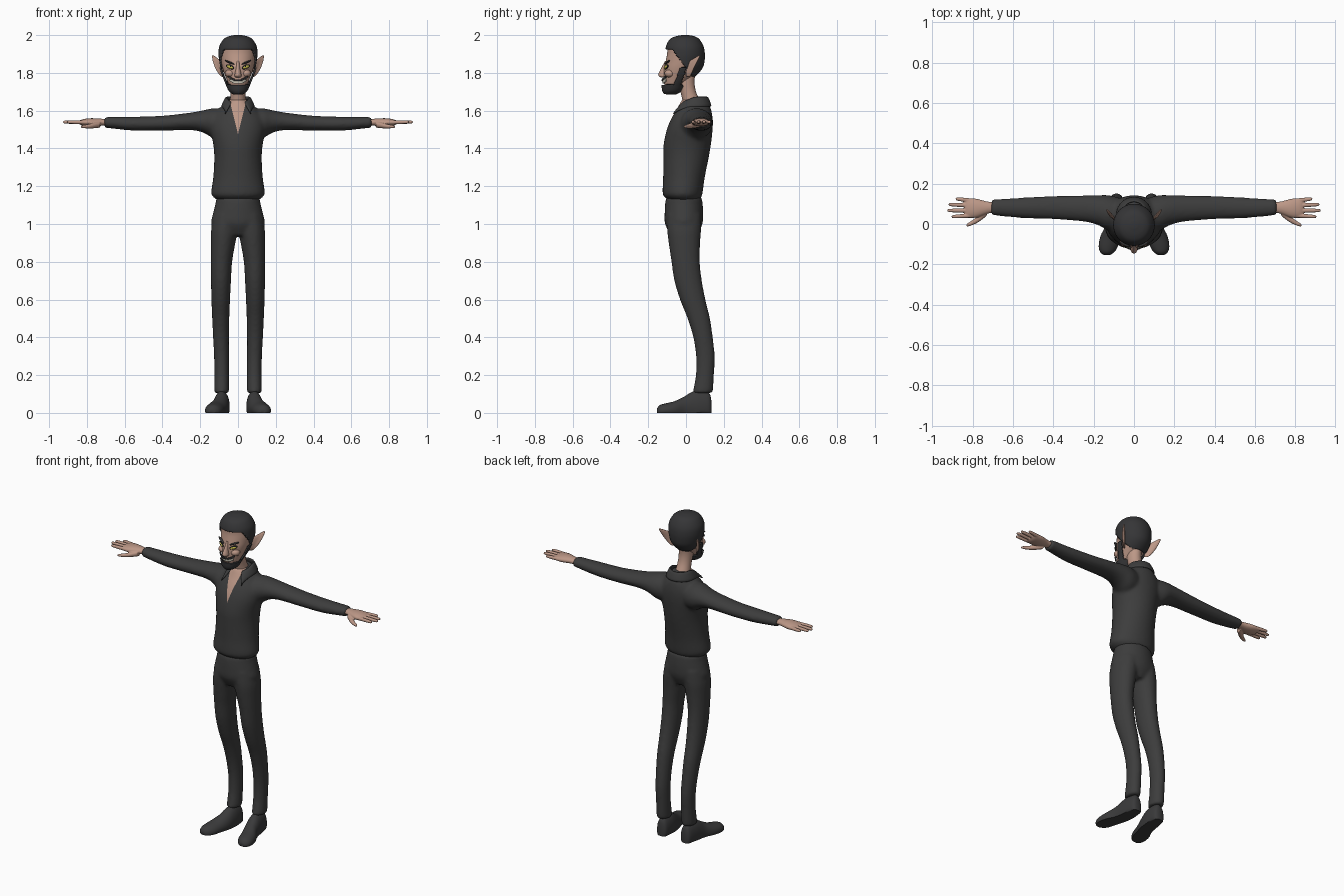
import bpy, bmesh, math
from mathutils import Vector

if "Cube" in bpy.data.objects:
    bpy.data.objects.remove(bpy.data.objects["Cube"])


def material(name, rgb):
    m = bpy.data.materials.new(name)
    m.diffuse_color = (*rgb, 1)
    m.use_nodes = True
    m.node_tree.nodes["Principled BSDF"].inputs["Base Color"].default_value = m.diffuse_color
    return m


CLOTH = material("dark_cloth", (.046, .046, .046))
HAIR = material("dark_hair", (.036, .036, .038))
SHOE = material("shoe_leather", (.042, .042, .043))
SKIN = material("skin", (.50, .31, .24))
EYE = material("eye_yellow", (.55, .48, .07))
BLACK = material("black", (.012, .012, .012))
TEETH = material("teeth", (.65, .62, .52))


def finish(name, bm, mat):
    bmesh.ops.recalc_face_normals(bm, faces=bm.faces)
    me = bpy.data.meshes.new(name)
    bm.to_mesh(me)
    bm.free()
    me.materials.append(mat)
    me.shade_smooth()
    me.set_sharp_from_angle(angle=math.radians(50))
    ob = bpy.data.objects.new(name, me)
    bpy.context.collection.objects.link(ob)
    return ob


def dense(rows, k):
    """Catmull-Rom interpolation of the section table."""
    out = []
    for i in range(len(rows) - 1):
        a, b, c, d = (rows[min(max(j, 0), len(rows) - 1)] for j in range(i - 1, i + 3))
        for s in range(k):
            t = s / k
            out.append([.5 * (2 * q + (r - p) * t + (2 * p - 5 * q + 4 * r - w) * t * t
                        + (3 * q - p - 3 * r + w) * t ** 3) for p, q, r, w in zip(a, b, c, d)])
    return out + [list(rows[-1])]


def loft(name, rows, mat, axis='z', side=1, n=32, k=4, grow=0, keep=None):
    """Oval sections (position, min, max, min, max) skinned along an axis."""
    bm = bmesh.new()
    rings = []
    for t, a0, a1, b0, b1 in dense(rows, k):
        ring = []
        for i in range(n):
            w = math.tau * i / n
            a = (a0 + a1) / 2 + ((a1 - a0) / 2 + grow) * math.cos(w)
            b = (b0 + b1) / 2 + ((b1 - b0) / 2 + grow) * math.sin(w)
            x, y, z = {'x': (t, a, b), 'y': (a, t, b), 'z': (a, b, t)}[axis]
            ring.append(bm.verts.new((x * side, y, max(z, 0))))
        rings.append(ring)
    for r, q in zip(rings, rings[1:]):
        for i in range(n):
            bm.faces.new((r[i - 1], r[i], q[i], q[i - 1]))
    bm.faces.new(rings[0])
    bm.faces.new(rings[-1])
    if keep:
        bmesh.ops.recalc_face_normals(bm, faces=bm.faces)
        drop = [f for f in bm.faces if not keep(*f.calc_center_median())]
        bmesh.ops.delete(bm, geom=drop, context='FACES')
    return finish(name, bm, mat)


def fuse(name, parts, voxel, smooth):
    """Join overlapping parts into one smooth skin."""
    bpy.ops.object.select_all(action='DESELECT')
    for p in parts:
        p.select_set(True)
    ob = bpy.context.view_layer.objects.active = parts[0]
    bpy.ops.object.join()
    ob.name = name
    m = ob.modifiers.new("skin", 'REMESH')
    m.mode, m.voxel_size, m.use_smooth_shade = 'VOXEL', voxel, True
    s = ob.modifiers.new("relax", 'SMOOTH')
    s.factor, s.iterations = .5, smooth
    for mod in ("skin", "relax"):
        bpy.ops.object.modifier_apply(modifier=mod)
    return ob


def sheet(name, rows, mat, thick, levels):
    """Grid of points turned into a thin rounded sheet."""
    bm = bmesh.new()
    vs = [[bm.verts.new(p) for p in r] for r in rows]
    for r, q in zip(vs, vs[1:]):
        for i in range(len(r) - 1):
            bm.faces.new((r[i], r[i + 1], q[i + 1], q[i]))
    ob = finish(name, bm, mat)
    s = ob.modifiers.new("thick", 'SOLIDIFY')
    s.thickness, s.offset = thick, 0
    ob.modifiers.new("round", 'SUBSURF').levels = levels
    return ob


def blob(name, mat, loc, size, rot=(0, 0, 0)):
    bm = bmesh.new()
    bmesh.ops.create_uvsphere(bm, u_segments=20, v_segments=12, radius=1)
    ob = finish(name, bm, mat)
    ob.location, ob.scale, ob.rotation_euler = loc, size, rot
    return ob


# Shirt: torso and sleeves fused
torso = [(1.125, .108, -.09, .07), (1.15, .138, -.12, .085), (1.18, .141, -.124, .09),
         (1.25, .131, -.121, .10), (1.35, .126, -.121, .12), (1.42, .131, -.119, .132),
         (1.50, .146, -.102, .141), (1.56, .14, -.077, .141), (1.61, .10, -.048, .132),
         (1.64, .07, -.032, .115), (1.66, .05, -.02, .10)]
sleeve = [(.04, .0, .12, 1.46, 1.60), (.12, -.03, .142, 1.45, 1.613), (.18, -.005, .143, 1.482, 1.603),
          (.25, .012, .141, 1.497, 1.59), (.40, .024, .139, 1.494, 1.573), (.55, .029, .131, 1.494, 1.568),
          (.68, .041, .123, 1.507, 1.567), (.708, .044, .121, 1.509, 1.566)]
shirt = fuse("shirt", [loft("torso", [(z, -w, w, f, b) for z, w, f, b in torso], CLOTH)]
             + [loft("sleeve", sleeve, CLOTH, 'x', s) for s in (1, -1)], .01, 5)

# Open neckline: cut a V and colour it as skin
shirt.data.materials.append(SKIN)
bm = bmesh.new()
bm.from_mesh(shirt.data)
tip = Vector((0, 0, 1.475))
sides = [Vector((s * .175, 0, -.043)).normalized() for s in (1, -1)]
for nrm in sides:
    bmesh.ops.bisect_plane(bm, geom=bm.verts[:] + bm.edges[:] + bm.faces[:], plane_co=tip, plane_no=nrm)
for f in bm.faces:
    c = f.calc_center_median()
    f.material_index = int(c.y < .02 and all((c - tip).dot(nrm) < 0 for nrm in sides))
bm.to_mesh(shirt.data)
bm.free()

# Collar standing round the neck, with two front points
collar = [[], [], []]
for i in range(25):
    t = i / 12 - 1
    a = t * math.radians(150)
    top = Vector((.06 * math.sin(a), .045 + .066 * math.cos(a), 1.675 - .03 * max(0, -math.cos(a))))
    low = Vector((.088 * math.sin(a), .045 + .088 * math.cos(a), 1.62))
    low = low.lerp(Vector((math.copysign(.074, t), -.08, 1.572)), abs(t) ** 6)
    for row, u in zip(collar, (0, .5, 1)):
        row.append(top.lerp(low, u))
sheet("collar", collar, CLOTH, .012, 1)

# Trousers: hips and legs fused
hips = [(.94, .09, -.08, .06), (1.0, .14, -.111, .087), (1.06, .131, -.113, .091),
        (1.11, .119, -.11, .088), (1.14, .116, -.106, .084)]
leg = [(.105, .05, .12, .04, .135), (.12, .048, .126, .038, .143), (.2, .048, .125, .052, .148),
       (.3, .048, .127, .053, .152), (.4, .048, .132, .038, .142), (.5, .046, .137, .008, .127),
       (.6, .042, .141, -.032, .103), (.7, .037, .143, -.062, .084), (.8, .031, .144, -.077, .073),
       (.9, .014, .144, -.092, .075), (.97, 0, .142, -.1, .08), (1.05, -.01, .128, -.1, .08)]
fuse("trousers", [loft("hips", [(z, -w, w, f, b) for z, w, f, b in hips], CLOTH)]
     + [loft("leg", leg, CLOTH, 'z', s) for s in (1, -1)], .01, 4)

shoe = [(.135, .07, .10, -.01, .06), (.122, .05, .115, -.04, .105), (.07, .044, .126, -.05, .117),
        (.03, .046, .132, -.05, .11), (-.01, .052, .142, -.04, .086), (-.06, .066, .166, -.03, .062),
        (-.11, .08, .175, -.025, .05), (-.14, .098, .167, -.02, .04), (-.154, .12, .15, -.005, .022)]
palm = [(.69, .058, .108, 1.522, 1.554), (.73, .05, .112, 1.52, 1.558), (.78, .032, .125, 1.517, 1.56),
        (.82, .031, .127, 1.52, 1.555), (.838, .04, .12, 1.528, 1.548)]
thumb = [(.73, .04, .08, 1.51, 1.545), (.77, .01, .045, 1.506, 1.534), (.80, -.005, .02, 1.506, 1.527),
         (.825, -.013, .004, 1.508, 1.522), (.832, -.011, -.003, 1.511, 1.518)]
fingers = [(.114, .125, .885), (.091, .097, .92), (.067, .067, .927), (.043, .036, .905)]
ear = [[(.072, -.005, 1.78), (.078, .012, 1.777), (.088, .022, 1.775)],
       [(.082, .002, 1.82), (.102, .034, 1.825), (.128, .04, 1.828)],
       [(.086, .012, 1.866), (.115, .052, 1.882), (.146, .09, 1.912)]]

for s, label in ((1, "left"), (-1, "right")):
    # Shoes
    loft(label + "_shoe", shoe, SHOE, 'y', s)
    # Hands: palm, thumb and four fingers fused
    parts = [loft("palm", palm, SKIN, 'x', s), loft("thumb", thumb, SKIN, 'x', s, 16)]
    for y0, y1, x1 in fingers:
        rows = []
        for u, r in ((0, .011), (.5, .0105), (.9, .0085), (1, .004)):
            y, x, z = y0 + (y1 - y0) * u, .79 + (x1 - .79) * u, 1.538 + .002 * u
            rows.append((x, y - r, y + r, z - r, z + r))
        parts.append(loft("finger", rows, SKIN, 'x', s, 14))
    fuse(label + "_hand", parts, .0035, 3)
    # Pointed ears
    sheet(label + "_ear", [[(x * s, y, z) for x, y, z in r] for r in ear], SKIN, .012, 2)
    # Cheeks, eyes and brows
    blob(label + "_cheek", SKIN, (s * .042, -.086, 1.797), (.027, .028, .022))
    tilt, yaw = math.radians(-20 * s), math.radians(25 * s)
    blob(label + "_eyelid", BLACK, (s * .042, -.104, 1.832), (.025, .006, .011), (0, tilt, yaw))
    blob(label + "_eye", EYE, (s * .042, -.107, 1.831), (.020, .006, .0075), (0, tilt, yaw))
    blob(label + "_pupil", BLACK, (s * .040, -.112, 1.831), (.004, .002, .005), (0, 0, yaw))
    blob(label + "_brow", HAIR, (s * .045, -.100, 1.856), (.030, .009, .005), (0, tilt, yaw))

# Neck
loft("neck", [(1.59, -.055, .055, -.01, .10), (1.65, -.043, .043, -.018, .075), (1.70, -.039, .039, -.03, .053),
              (1.75, -.04, .04, -.05, .045), (1.80, -.04, .04, -.06, .05)], SKIN)

# Head, with hair, beard and teeth as shells of the same form
head = [(1.695, .018, -.105, -.06), (1.71, .036, -.112, -.035), (1.74, .05, -.115, -.01),
        (1.77, .062, -.118, .025), (1.80, .074, -.118, .058), (1.83, .083, -.116, .08),
        (1.86, .089, -.108, .088), (1.90, .093, -.10, .09), (1.94, .089, -.096, .083),
        (1.97, .069, -.078, .063), (1.984, .045, -.05, .04), (1.991, .01, -.012, .005)]
head = [(z, -w, w, f, b) for z, w, f, b in head]
loft("head", head, SKIN, n=64, k=6)


def shell(name, mat, grow, keep, rows=head):
    ob = loft(name, rows, mat, n=96, k=8, grow=grow, keep=keep)
    m = ob.modifiers.new("thick", 'SOLIDIFY')
    m.thickness, m.offset = grow + .003, -1
    return ob


def smile(x):
    return 1.746 + 9 * x * x


shell("hair", HAIR, .010, lambda x, y, z: z > max(1.782, 1.925 - 1.3 * max(0, y + .075)),
      [(z + max(0, z - 1.94) * .18, *r) for z, *r in head])
shell("beard", HAIR, .006, lambda x, y, z: z < 1.735 + 2 * min(x * x, .002)
      or (z < 1.83 and -.04 < y + (1.80 - z) * .4 < -.008))
shell("moustache", HAIR, .005, lambda x, y, z: y < -.06 and abs(x) < .046
      and .011 < z - smile(x) < .019)
shell("teeth", TEETH, .003, lambda x, y, z: y < -.06 and abs(x) < .04 and -.004 < z - smile(x) < .011)

# Nose
loft("nose", [(1.862, -.007, .007, -.112, -.09), (1.825, -.011, .011, -.131, -.09),
              (1.795, -.017, .017, -.146, -.09), (1.782, -.018, .018, -.144, -.09),
              (1.775, -.01, .01, -.13, -.095)], SKIN, n=24)
